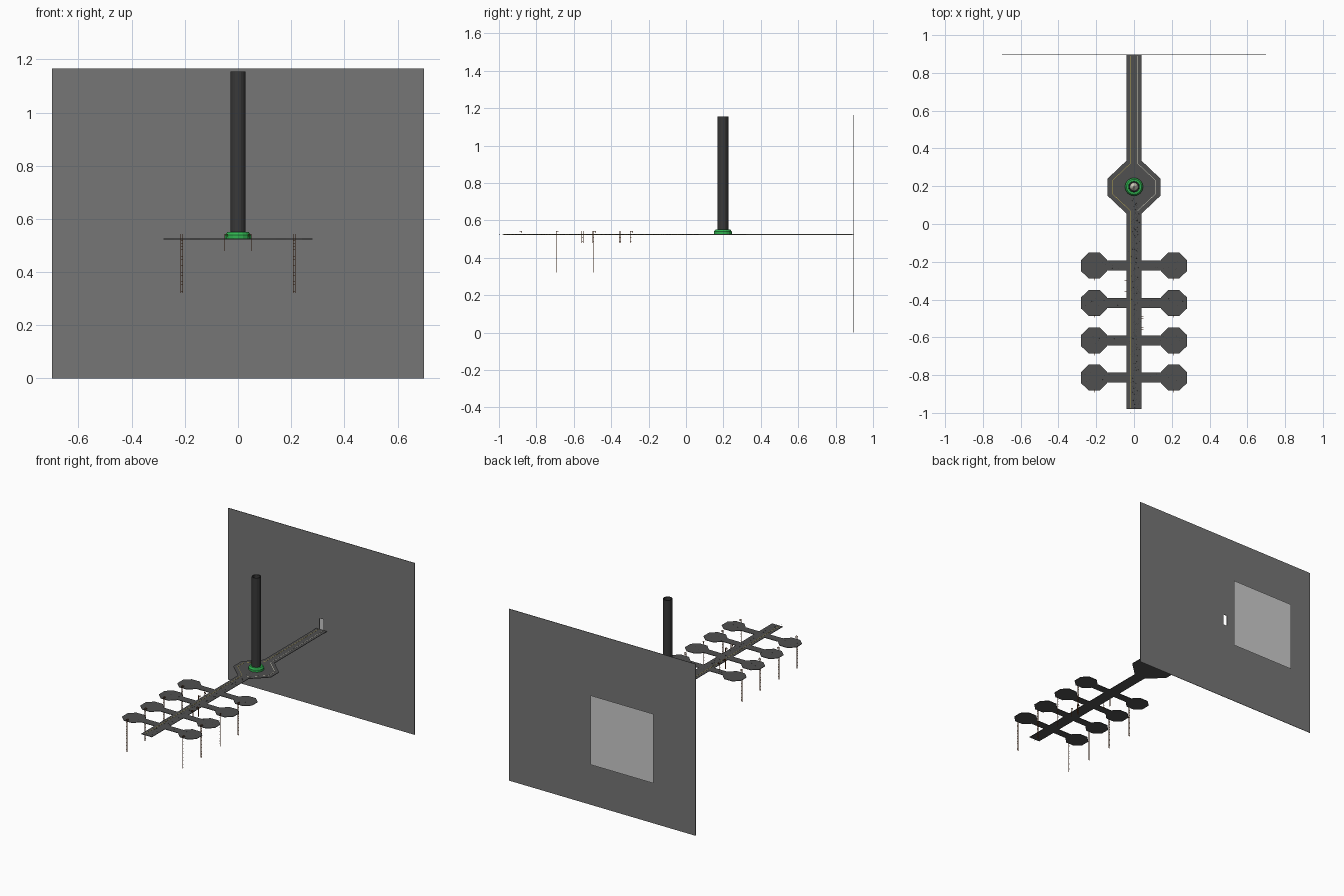
import bpy, bmesh, math, random
from mathutils import Vector, Matrix

if "Cube" in bpy.data.objects:
    bpy.data.objects.remove(bpy.data.objects["Cube"])
random.seed(4)

DECK = 0.526       # top of the walkway
ROWS = (-0.22, -0.418, -0.617, -0.813)


def mat(name, rgb):
    m = bpy.data.materials.new(name)
    m.diffuse_color = (*rgb, 1)
    m.use_nodes = True
    m.node_tree.nodes["Principled BSDF"].inputs["Base Color"].default_value = m.diffuse_color
    return m


CONCRETE = mat("concrete", (0.08, 0.08, 0.08))
WALL = mat("wall_grey", (0.18, 0.18, 0.18))
DARK = mat("dark_metal", (0.04, 0.04, 0.04))
GREEN = mat("green", (0.03, 0.45, 0.08))
RUST = mat("rust", (0.22, 0.07, 0.02))
YELLOW = mat("yellow_paint", (0.5, 0.4, 0.08))
PALE = mat("pale", (0.7, 0.68, 0.55))


def finish(name, bm, material=None):
    bmesh.ops.recalc_face_normals(bm, faces=bm.faces)
    me = bpy.data.meshes.new(name)
    bm.to_mesh(me)
    bm.free()
    ob = bpy.data.objects.new(name, me)
    bpy.context.collection.objects.link(ob)
    if material:
        me.materials.append(material)
    return ob


def prism(bm, pts, z0, z1):
    f = bm.faces.new([bm.verts.new((x, y, z0)) for x, y in pts])
    r = bmesh.ops.extrude_face_region(bm, geom=[f], use_keep_orig=True)
    vs = [g for g in r["geom"] if isinstance(g, bmesh.types.BMVert)]
    bmesh.ops.translate(bm, verts=vs, vec=(0, 0, z1 - z0))


def box(bm, c, s):
    bmesh.ops.create_cube(bm, size=1, matrix=Matrix.Translation(c) @ Matrix.Diagonal((*s, 1)))


def lathe(name, profile, center, sides, material):
    bm = bmesh.new()
    rings = []
    for r, z in profile:
        rings.append([bm.verts.new((center[0] + r * math.cos(2 * math.pi * i / sides),
                                    center[1] + r * math.sin(2 * math.pi * i / sides), z))
                      for i in range(sides)])
    for a, b in zip(rings, rings[1:] + rings[:1]):
        for i in range(sides):
            j = (i + 1) % sides
            bm.faces.new((a[i], a[j], b[j], b[i]))
    return finish(name, bm, material)


# Deck: right half outline with hub and side pads, mirrored to the left
half = [(0.04, 0.895), (0.04, 0.335), (0.14, 0.24), (0.14, 0.15), (0.04, 0.055)]
for y in ROWS:
    half += [(0.04, y + 0.027), (0.142, y + 0.027), (0.142, y + 0.03), (0.18, y + 0.068),
             (0.24, y + 0.068), (0.28, y + 0.03), (0.28, y - 0.03), (0.24, y - 0.068),
             (0.18, y - 0.068), (0.142, y - 0.03), (0.142, y - 0.027), (0.04, y - 0.027)]
half.append((0.04, -0.98))
bm = bmesh.new()
prism(bm, half + [(-x, y) for x, y in reversed(half)], DECK - 0.003, DECK)
finish("walkway_deck", bm, CONCRETE)

# Guide lines that run along the deck and around the hub
path = [(0.019, 0.89), (0.019, 0.32), (0.115, 0.23), (0.115, 0.16), (0.019, 0.07), (0.019, -0.975)]
for side, name, m in ((-1, "left", YELLOW), (1, "right", PALE)):
    bm = bmesh.new()
    for i, (a, b) in enumerate(zip(path, path[1:])):
        if side == 1 and i == 4:
            continue
        a, b = Vector((a[0] * side, a[1])), Vector((b[0] * side, b[1]))
        n = (b - a).orthogonal().normalized() * 0.001
        prism(bm, [a + n, b + n, b - n, a - n], DECK, DECK + 0.0008)
    finish("guide_line_" + name, bm, m)

# Back wall with a doorway at deck level
cu = bpy.data.curves.new("back_wall", "CURVE")
cu.dimensions, cu.fill_mode, cu.extrude = "2D", "BOTH", 0.0015
for x, z0, z1 in ((0.7, 0, 1.165), (0.014, DECK, 0.6)):
    sp = cu.splines.new("POLY")
    sp.points.add(3)
    for p, co in zip(sp.points, ((-x, z0), (x, z0), (x, z1), (-x, z1))):
        p.co = (*co, 0, 1)
    sp.use_cyclic_u = True
cu.materials.append(WALL)
wall = bpy.data.objects.new("back_wall", cu)
wall.rotation_euler.x = math.pi / 2
wall.location.y = 0.896
bpy.context.collection.objects.link(wall)

# Flat panel behind the wall
bm = bmesh.new()
bm.faces.new([bm.verts.new((x, 1.0, z)) for x, z in
              ((-0.455, 0.33), (-0.455, 0.8), (0.015, 0.8), (0.015, 0.33))])
finish("rear_panel", bm)

# Central tube, green collar and the pale core beneath the tube
HUB = (0, 0.197)
lathe("central_tube", [(0.029, 0.55), (0.029, 1.155), (0.023, 1.155), (0.023, 0.55)], HUB, 16, DARK)
lathe("green_collar", [(0.048, DECK), (0.048, 0.54), (0.04, 0.551), (0.03, 0.551), (0.026, 0.54),
                       (0.026, DECK)], HUB, 16, GREEN)
bm = bmesh.new()
bmesh.ops.create_cone(bm, cap_ends=True, segments=12, radius1=0.022, radius2=0.004, depth=0.034,
                      matrix=Matrix.Translation((*HUB, 0.543)))
finish("pale_core", bm, PALE)


# Ladders hooked over the edge; local +y points onto the deck
def ladder(name, loc, angle, bottom):
    bm = bmesh.new()
    top = 0.543
    for x in (-0.0035, 0.0035):
        box(bm, (x, 0, (top + bottom) / 2), (0.0018, 0.0018, top - bottom))
        box(bm, (x, 0.006, top), (0.0018, 0.0138, 0.0018))
        box(bm, (x, 0.012, top - 0.005), (0.0018, 0.0018, 0.01))
    z = bottom + 0.006
    while z < top - 0.01:
        box(bm, (0, 0, z), (0.007, 0.0013, 0.0013))
        z += 0.012
    ob = finish(name, bm, RUST)
    ob.location = (*loc, 0)
    ob.rotation_euler.z = angle


for i, y in enumerate(ROWS):
    for s, n in ((-1, "left"), (1, "right")):
        ladder(f"long_ladder_{n}_{i}", (s * 0.211, y - 0.077), 0, 0.322)
for x, ys in ((-0.05, (-0.295, -0.353)), (0.05, (-0.495, -0.553))):
    for y in ys:
        ladder("short_ladder", (x, y), math.copysign(math.pi / 2, x), 0.48)

# Scattered debris on the walkway and pads
bm = bmesh.new()


def pebble(x, y):
    r = random.uniform(0.0012, 0.003)
    bmesh.ops.create_icosphere(bm, subdivisions=1, radius=r, matrix=Matrix.Translation((x, y, DECK))
                               @ Matrix.Rotation(random.random() * 6, 4, "Z")
                               @ Matrix.Diagonal((1, 0.7, 0.35, 1)))


for _ in range(320):
    pebble(min(0.037, max(-0.037, random.gauss(0.006, 0.013))), random.uniform(-0.975, 0.14))
for y in ROWS:
    for s in (-1, 1):
        for _ in range(9):
            pebble(s * random.uniform(0.08, 0.26), y + random.uniform(-0.025, 0.025))
pebble(-0.018, -0.997)
finish("debris", bm, DARK)
